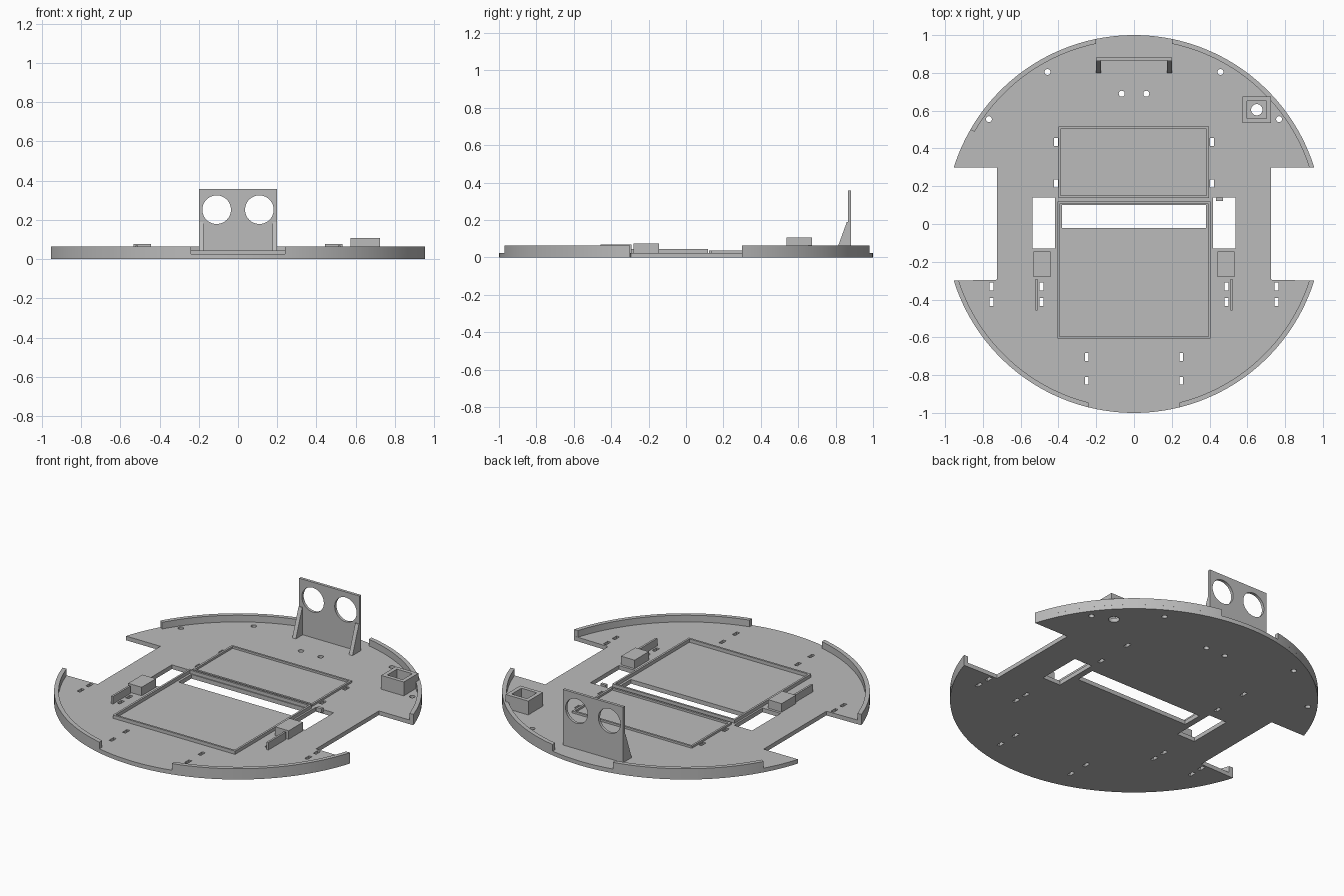
import bpy, bmesh
from math import sin, cos, pi, asin, radians

if "Cube" in bpy.data.objects:
    bpy.data.objects.remove(bpy.data.objects["Cube"])

grey = bpy.data.materials.new("plain grey")
grey.use_nodes = True
colour = (0.5, 0.5, 0.5, 1)
grey.diffuse_color = colour
grey.node_tree.nodes["Principled BSDF"].inputs["Base Color"].default_value = colour

BASE = 0.025   # top of the floor plate
RIM_TOP = 0.065
RIM_WIDTH = 0.025


def add_prism(bm, points, low, high, axis="z"):
    """Extrude a 2D outline along z, y or x."""
    place = {"z": lambda u, v, w: (u, v, w),
             "y": lambda u, v, w: (u, w, v),
             "x": lambda u, v, w: (w, u, v)}[axis]
    a = [bm.verts.new(place(u, v, low)) for u, v in points]
    b = [bm.verts.new(place(u, v, high)) for u, v in points]
    n = len(points)
    faces = [bm.faces.new(a[::-1]), bm.faces.new(b)]
    for i in range(n):
        j = (i + 1) % n
        faces.append(bm.faces.new((a[i], a[j], b[j], b[i])))
    bmesh.ops.recalc_face_normals(bm, faces=faces)


def rect(x0, x1, y0, y1):
    return [(x0, y0), (x1, y0), (x1, y1), (x0, y1)]


def spot(x, y, w, h):
    return rect(x - w / 2, x + w / 2, y - h / 2, y + h / 2)


def arc(r, a0, a1, n=64, x=0, y=0):
    return [(x + r * cos(a0 + (a1 - a0) * i / n),
             y + r * sin(a0 + (a1 - a0) * i / n)) for i in range(n + 1)]


def disc(x, y, r, n=16):
    return arc(r, 0, 2 * pi, n, x, y)[:-1]


def make(name, points, low, high, axis="z", holes=()):
    """A prism with optional through holes (outline, low, high)."""
    def build(label, prisms):
        bm = bmesh.new()
        for p in prisms:
            add_prism(bm, *p, axis)
        mesh = bpy.data.meshes.new(label)
        bm.to_mesh(mesh)
        bm.free()
        obj = bpy.data.objects.new(label, mesh)
        bpy.context.collection.objects.link(obj)
        return obj

    obj = build(name, [(points, low, high)])
    if holes:
        cutter = build(name + "_cutter", holes)
        cutter.hide_render = True
        mod = obj.modifiers.new("holes", "BOOLEAN")
        mod.operation = "DIFFERENCE"
        mod.solver = "EXACT"
        mod.object = cutter
        graph = bpy.context.evaluated_depsgraph_get()
        mesh = bpy.data.meshes.new_from_object(obj.evaluated_get(graph))
        obj.modifiers.clear()
        obj.data = mesh
        bpy.data.objects.remove(cutter)
    obj.data.materials.clear()
    obj.data.materials.append(grey)
    parts.append(obj)
    return obj


parts = []

# Floor plate: a disc with a wheel notch on each side
a = asin(0.3)
outline = (arc(1, a, pi - a) + [(-0.725, 0.3), (-0.725, -0.295)]
           + arc(1, pi + a, 2 * pi - a) + [(0.725, -0.295), (0.725, 0.3)])
openings = [rect(-0.38, 0.38, -0.02, 0.10), disc(0.65, 0.605, 0.03, 24)]
for s in (-1, 1):
    openings.append(spot(s * 0.477, 0.005, 0.12, 0.27))
    for x, y in ((0.458, 0.805), (0.065, 0.69), (0.768, 0.555)):
        openings.append(disc(s * x, y, 0.016, 12))
    for x, y in ((0.413, 0.435), (0.413, 0.215), (0.755, -0.33), (0.755, -0.412),
                 (0.49, -0.33), (0.49, -0.412), (0.25, -0.703), (0.25, -0.83)):
        openings.append(spot(s * x, y, 0.02, 0.042))
make("floor_plate", outline, 0, BASE, holes=[(o, -0.1, 0.1) for o in openings])


# Rim walls, with gaps at the front and back
def rim(name, ends):
    r = 1 - RIM_WIDTH
    outer, inner = ends(1), ends(r)
    make(name, arc(1, *outer) + arc(r, *inner)[::-1], BASE, RIM_TOP)


rim("rim_back_left", lambda r: (asin(0.3 / r), pi / 2 - asin(0.2 / r)))
rim("rim_back_right", lambda r: (pi / 2 + asin(0.2 / r), radians(150)))
rim("rim_front_right", lambda r: (pi + asin(0.3 / r), 1.5 * pi - asin(0.24 / r)))
rim("rim_front_left", lambda r: (1.5 * pi + asin(0.24 / r), 2 * pi - asin(0.3 / r)))


# Tray lips in the middle
def lip(name, x0, x1, y0, y1, top, t=0.012):
    make(name, rect(x0, x1, y0, y1), BASE, top,
         holes=[(rect(x0 + t, x1 - t, y0 + t, y1 - t), -0.1, 0.2)])


lip("back_tray_lip", -0.4, 0.396, 0.138, 0.515, 0.037)
lip("front_tray_lip", -0.406, 0.406, -0.607, 0.118, 0.045)

# Motor blocks and fins
for s, side in ((1, "left"), (-1, "right")):
    make("motor_block_" + side, spot(s * 0.488, -0.213, 0.09, 0.135), BASE, 0.076)
    make("motor_fin_" + side, spot(s * 0.516, -0.375, 0.012, 0.165), BASE, 0.07)

# Small tab by the left wheel opening
make("wheel_tab", rect(0.435, 0.47, 0.122, 0.14), 0.012, 0.037)

# Sensor bracket: upright panel with two round openings and side gussets
make("sensor_panel", rect(-0.2, 0.2, BASE, 0.358), 0.865, 0.882, "y",
     [(disc(s * 0.109, 0.252, 0.073, 48), 0.7, 1) for s in (-1, 1)])
for s, side in ((1, "left"), (-1, "right")):
    x0, x1 = sorted((s * 0.2, s * 0.176))
    make("sensor_gusset_" + side,
         [(0.8, BASE), (0.866, BASE), (0.866, 0.19), (0.86, 0.19)], x0, x1, "x")

# Open square socket
make("square_socket", spot(0.65, 0.605, 0.15, 0.138), BASE, 0.108,
     holes=[(spot(0.65, 0.605, 0.102, 0.092), -0.1, 0.2)])

# Smooth the round walls, keep corners sharp
bpy.ops.object.select_all(action="DESELECT")
for obj in parts:
    obj.select_set(True)
bpy.context.view_layer.objects.active = parts[0]
bpy.ops.object.shade_smooth_by_angle(angle=radians(25))
